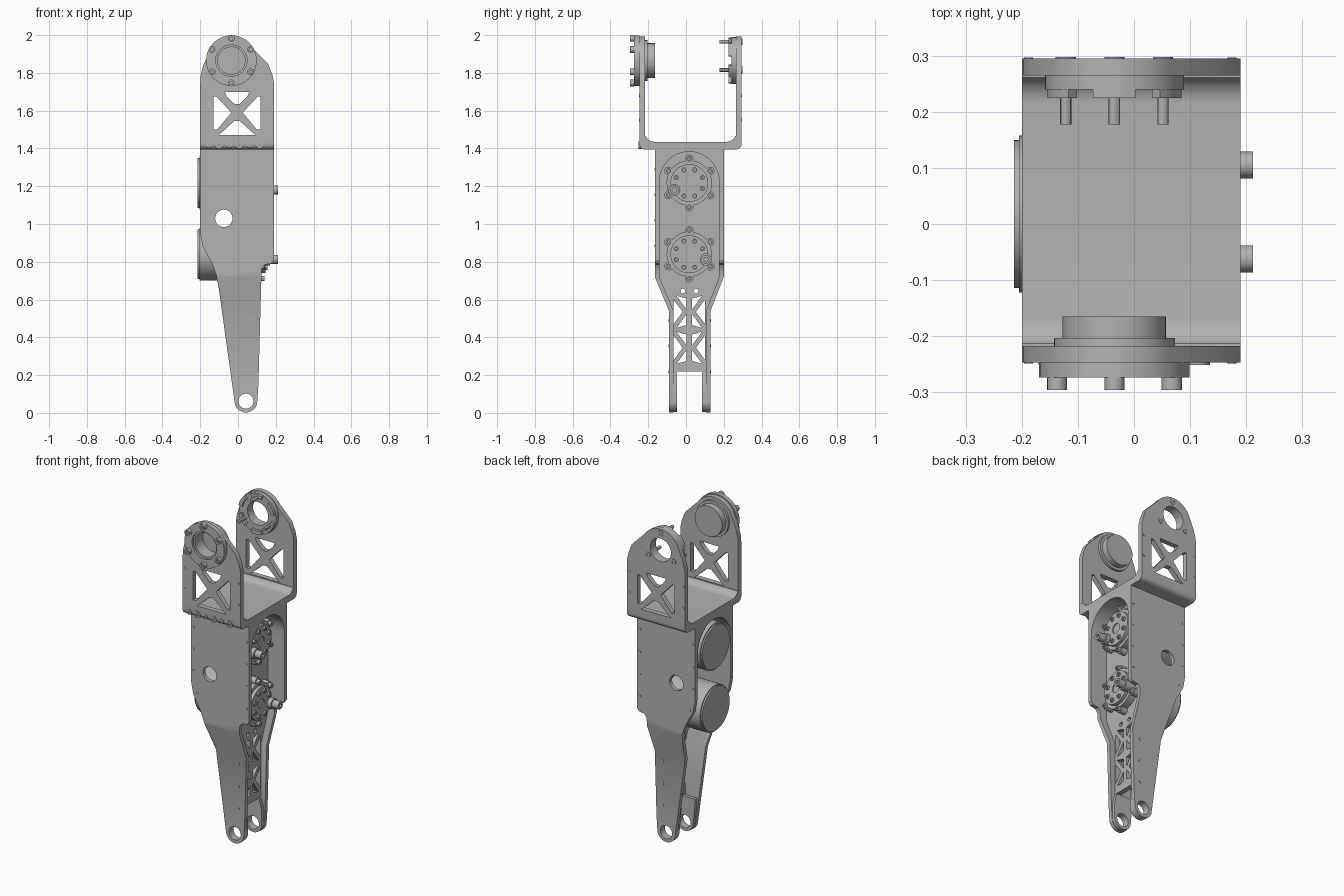
import bpy, bmesh
from math import sin, cos, pi, radians

cube = bpy.data.objects.get("Cube")
if cube:
    bpy.data.objects.remove(cube, do_unlink=True)

metal = bpy.data.materials.new("grey metal")
metal.use_nodes = True
GREY = (0.45, 0.45, 0.45, 1)
metal.diffuse_color = GREY
metal.node_tree.nodes["Principled BSDF"].inputs["Base Color"].default_value = GREY


def arc(u, v, r, a0=0, a1=360, n=32):
    """Points on an arc; a full turn leaves out the repeated end."""
    last = n if a1 - a0 == 360 else n - 1
    return [(u + r * cos(radians(a0 + (a1 - a0) * i / last)),
             v + r * sin(radians(a0 + (a1 - a0) * i / last))) for i in range(n)]


def slab(name, loops, axis, lo, hi, bend=0):
    """Extrude an outline with holes: axis X takes (y, z) loops, axis Y takes (x, z) loops."""
    cu = bpy.data.curves.new(name, 'CURVE')
    cu.dimensions, cu.fill_mode, cu.extrude = '2D', 'BOTH', (hi - lo) / 2
    for loop in loops:
        sp = cu.splines.new('POLY')
        sp.points.add(len(loop) - 1)
        for p, (u, v) in zip(sp.points, loop):
            p.co = (u, v, 0, 1)
        sp.use_cyclic_u = True
    tmp = bpy.data.objects.new(name + "_curve", cu)
    bpy.context.collection.objects.link(tmp)
    dg = bpy.context.evaluated_depsgraph_get()
    me = bpy.data.meshes.new_from_object(tmp.evaluated_get(dg))
    bpy.data.objects.remove(tmp, do_unlink=True)
    bpy.data.curves.remove(cu)
    bm = bmesh.new()
    bm.from_mesh(me)
    for v in bm.verts:
        u, w, d = v.co
        d += (lo + hi) / 2
        v.co = (d, u, w) if axis == 'X' else (u, d, w)
    bmesh.ops.remove_doubles(bm, verts=bm.verts, dist=1e-5)
    if bend:  # joggle the lower part sideways
        for z in (BEND_TOP, BEND_LOW):
            bmesh.ops.bisect_plane(bm, geom=bm.verts[:] + bm.edges[:] + bm.faces[:],
                                   plane_co=(0, 0, z), plane_no=(0, 0, 1))
        for v in bm.verts:
            t = (BEND_TOP - v.co.z) / (BEND_TOP - BEND_LOW)
            v.co.y += bend * min(1, max(0, t))
    bmesh.ops.recalc_face_normals(bm, faces=bm.faces)
    bm.to_mesh(me)
    bm.free()
    me.name = name
    me.materials.clear()
    me.materials.append(metal)
    ob = bpy.data.objects.new(name, me)
    bpy.context.collection.objects.link(ob)
    return ob


def disc(name, axis, u, v, r, lo, hi, hole=0, n=40):
    loops = [arc(u, v, r, n=n)] + ([arc(u, v, hole, n=n)] if hole else [])
    return slab(name, loops, axis, lo, hi)


def bolt(name, axis, u, v, r, lo, hi):
    """Bolt head with a hexagonal socket."""
    slab(name, [arc(u, v, r, n=16), arc(u, v, r * 0.5, n=6)], axis, lo, hi)


BEND_TOP, BEND_LOW = 0.72, 0.54
FRONT, BACK = -0.165, 0.2          # outer faces of the body
MID = (FRONT + BACK) / 2
HUB_X, HUB_Z = -0.035, 1.865

# Side plates: wide body tapering into a leg with an eye
leg_eye = (0.042, 0.062)
plate = [(-0.2, 1.395), (-0.2, 0.95), (-0.187, 0.88), (-0.137, 0.79), (-0.115, 0.73), (-0.102, 0.66)]
plate += arc(*leg_eye, 0.06, 188, 355, 18)
plate += [(0.108, 0.15), (0.125, 0.76), (0.14, 0.785), (0.178, 0.79), (0.19, 0.81), (0.19, 1.395)]
plate_holes = [arc(-0.075, 1.03, 0.046, n=24), arc(*leg_eye, 0.04, n=24)]
slab("front_side_plate", [plate] + plate_holes, 'Y', FRONT, FRONT + 0.024, 0.075)
slab("back_side_plate", [plate] + plate_holes, 'Y', BACK - 0.024, BACK, -0.07)

# Thick cheeks around the leg eyes
cheek = arc(*leg_eye, 0.058, 188, 355, 18) + [(0.1, 0.15), (0.085, 0.215), (-0.03, 0.215)]
for side, lo, hi in (("front", -0.07, -0.047), ("back", 0.085, 0.11)):
    slab(side + "_leg_cheek", [cheek, arc(*leg_eye, 0.04, n=24)], 'Y', lo, hi)

# Arched head closing the top of the body
arch = [(FRONT, 1.395), (FRONT, 1.2), (FRONT + 0.024, 1.2)]
arch += arc(MID, 1.225, 0.158, 180, 0, 25) + [(BACK - 0.024, 1.2), (BACK, 1.2), (BACK, 1.395)]
slab("body_arch", [arch], 'X', -0.2, 0.19)

# Spine plate with lattice windows in the leg
half = (BACK - FRONT) / 2 - 0.02
spine = [(s * w + MID, z) for s, w, z in (
    (-1, half, 1.385), (-1, half, BEND_TOP), (-1, 0.092, BEND_LOW), (-1, 0.092, 0.22),
    (1, 0.092, 0.22), (1, 0.092, BEND_LOW), (1, half, BEND_TOP), (1, half, 1.385))]
windows = []
for s in (-1, 1):
    for z in (0.255, 0.445):
        for tri in (((0.083, 0.025), (0.083, 0.155), (0.035, 0.09)),
                    ((0.014, 0.02), (0.014, 0.078), (0.068, 0.005)),
                    ((0.014, 0.102), (0.014, 0.16), (0.068, 0.175))):
            windows.append([(MID + s * u, z + w) for u, w in tri])
    windows.append(arc(MID + s * 0.035, 0.645, 0.013, n=12))
slab("spine_plate", [spine] + windows, 'X', 0.05, 0.08)

# Two drive motors, each with a bolted face and an output stud
for tag, z, stud_y, stud_z in (("upper", 1.217, -0.062, 1.18), ("lower", 0.84, 0.105, 0.812)):
    name = tag + "_motor"
    disc(name + "_can", 'X', MID, z, 0.14, -0.205, 0.05, n=56)
    disc(name + "_end_cap", 'X', MID, z, 0.132, -0.214, -0.205, n=56)
    disc(name + "_flange", 'X', MID, z, 0.12, 0.08, 0.125)
    disc(name + "_face", 'X', MID, z, 0.1, 0.125, 0.145, hole=0.03)
    disc(name + "_shaft", 'X', MID, z, 0.03, 0.125, 0.138)
    for i in range(6):
        a = pi / 2 + i * pi / 3
        y1, z1 = MID + 0.128 * cos(a), z + 0.128 * sin(a)
        disc(name + "_ear", 'X', y1, z1, 0.022, 0.08, 0.12, n=16)
        bolt(name + "_ear_bolt", 'X', y1, z1, 0.014, 0.12, 0.14)
    for i in range(8):
        a = pi / 8 + i * pi / 4
        bolt(name + "_face_bolt", 'X', MID + 0.075 * cos(a), z + 0.075 * sin(a), 0.013, 0.145, 0.155)
    disc(name + "_stud_base", 'X', stud_y, stud_z, 0.032, 0.125, 0.17, n=20)
    bolt(name + "_output_stud", 'X', stud_y, stud_z, 0.024, 0.17, 0.212)

# Fork base: a filleted channel
Y0, Y1, T = -0.247, 0.295, 0.03
turn = 24
base = [(Y0, 1.465)] + arc(Y0 + 0.03, 1.425, 0.03, 180, 270, 8)
base += arc(Y1 - 0.03, 1.425, 0.03, 270, 360, 8) + [(Y1, 1.465)]
base += arc(Y1 - T - 0.05, 1.485, 0.05, -turn, -90, 8)
base += arc(Y0 + T + 0.05, 1.485, 0.05, 270, 180 + turn, 8)
slab("fork_base", [base], 'X', -0.2, 0.19)

# Fork arms with cross-braced windows
arm = [(-0.2, 1.465), (0.19, 1.465), (0.19, 1.75), (0.182, 1.79), (0.158, 1.85)]
arm += arc(HUB_X, 1.862, 0.13, 35, 145, 22) + [(-0.184, 1.84), (-0.197, 1.79), (-0.2, 1.75)]
braces = [[(-0.07, 1.7), (0.06, 1.7), (0.05, 1.675), (0.008, 1.635), (-0.018, 1.635), (-0.06, 1.675)],
          [(-0.13, 1.675), (-0.115, 1.675), (-0.035, 1.59), (-0.11, 1.5), (-0.13, 1.5)],
          [(0.12, 1.675), (0.105, 1.675), (0.025, 1.59), (0.1, 1.5), (0.12, 1.5)],
          [(-0.105, 1.47), (0.095, 1.47), (0.07, 1.49), (0.01, 1.545), (-0.02, 1.545), (-0.08, 1.49)]]
for side, lo, hole in (("front", Y0, 0.085), ("back", Y1 - T, 0.07)):
    slab(side + "_fork_arm", [arm] + braces + [arc(HUB_X, HUB_Z, hole)], 'Y', lo, lo + T)

# Front hub: bolted ring outside, closed bearing cup inside
disc("front_hub_ring", 'Y', HUB_X, HUB_Z, 0.134, -0.274, Y0, hole=0.083)
disc("front_hub_sleeve", 'Y', HUB_X, HUB_Z, 0.092, -0.262, -0.185, hole=0.072)
disc("front_hub_collar", 'Y', HUB_X, HUB_Z, 0.108, Y0 + T, -0.203, hole=0.08)
disc("front_hub_cup_end", 'Y', HUB_X, HUB_Z, 0.092, -0.185, -0.165)
for i in range(6):
    a = pi / 2 + i * pi / 3
    bolt("front_hub_bolt", 'Y', HUB_X + 0.118 * cos(a), HUB_Z + 0.118 * sin(a), 0.018, -0.296, -0.274)

# Back hub: open ring with raised tabs and long pins
disc("back_hub_ring", 'Y', HUB_X, HUB_Z, 0.124, 0.24, Y1 - T, hole=0.07)
for i in range(6):
    a = 60 * i
    tab = arc(HUB_X, HUB_Z, 0.122, a + 12, a + 48, 8) + arc(HUB_X, HUB_Z, 0.1, a + 48, a + 12, 8)
    slab("back_hub_tab", [tab], 'Y', 0.225, 0.24)
for i in range(3):
    a = pi / 2 + i * 2 * pi / 3
    u, v = HUB_X + 0.1 * cos(a), HUB_Z + 0.1 * sin(a)
    disc("back_hub_pin", 'Y', u, v, 0.01, 0.177, 0.24, n=12)
    bolt("back_hub_screw", 'Y', u, v, 0.018, Y1, Y1 + 0.003)

# Bolt row along the fork base and small screws on every side plate
for i in range(6):
    bolt("fork_base_bolt", 'Y', -0.155 + i * 0.054, 1.418, 0.02 if i % 2 else 0.015, Y0 - 0.004, Y0 + 0.012)
body_screws = [(x, z) for x in (-0.185, 0.172) for z in (1.29, 1.155, 1.02)] + [(-0.165, 0.885), (0.172, 0.885)]
arm_screws = [(x, z) for x in (-0.188, 0.175) for z in (1.68, 1.55)]
leg_screws = [(0.065, z) for z in (0.22, 0.355, 0.49)]
for spots, front, back in ((body_screws, FRONT, BACK), (arm_screws, Y0, Y1), (leg_screws, -0.09, 0.13)):
    for x, z in spots:
        disc("front_screw", 'Y', x, z, 0.008, front - 0.002, front + 0.004, n=10)
        disc("back_screw", 'Y', x, z, 0.008, back - 0.004, back + 0.002, n=10)

# Smooth round walls while keeping hard edges
bpy.ops.object.select_all(action='DESELECT')
for ob in bpy.context.collection.objects:
    if ob.type == 'MESH' and ob.data.materials and ob.data.materials[0] == metal:
        ob.select_set(True)
        bpy.context.view_layer.objects.active = ob
bpy.ops.object.shade_smooth_by_angle(angle=radians(30))
